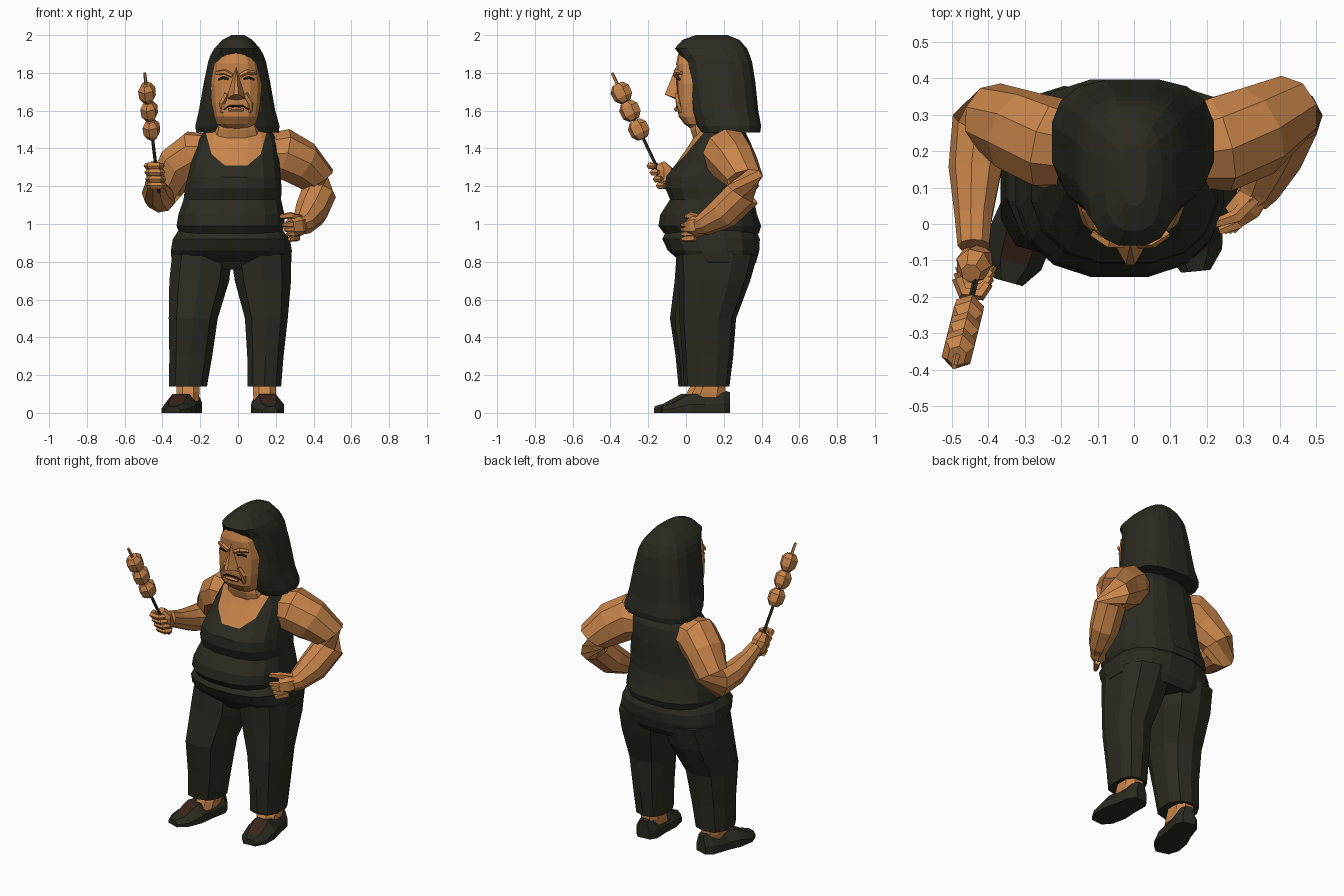
import bpy, bmesh, math
from mathutils import Vector

def material(name, rgb):
    m = bpy.data.materials.new(name)
    m.diffuse_color = (*rgb, 1)
    return m

SKIN = material("warm skin", (0.58, 0.235, 0.07))
DARK = material("dark cloth", (0.024, 0.024, 0.016))
BROWN = material("dark brown", (0.045, 0.018, 0.012))

def finish(name, bm, *mats):
    bmesh.ops.recalc_face_normals(bm, faces=bm.faces)
    me = bpy.data.meshes.new(name)
    bm.to_mesh(me)
    bm.free()
    for m in mats:
        me.materials.append(m)
    ob = bpy.data.objects.new(name, me)
    bpy.context.collection.objects.link(ob)
    return ob

def skin_rings(rings):
    """Join rings of points with quads and close both ends."""
    bm = bmesh.new()
    vs = [[bm.verts.new(p) for p in r] for r in rings]
    n = len(vs[0])
    for a, b in zip(vs, vs[1:]):
        for i in range(n):
            j = (i + 1) % n
            bm.faces.new((a[i], a[j], b[j], b[i]))
    bm.faces.new(vs[0])
    bm.faces.new(vs[-1])
    return bm

def power(v, e):
    return math.copysign(abs(v) ** e, v)

def stack(rings, n=16, e=0.8):
    """Horizontal sections given as z, centre x, half width, front y, back y."""
    out = []
    for z, cx, w, yf, yb in rings:
        cy, h = (yf + yb) / 2, (yb - yf) / 2
        out.append([(cx + w * power(math.cos(t), e), cy + h * power(math.sin(t), e), z)
                    for t in (2 * math.pi * (i + 0.5) / n for i in range(n))])
    return skin_rings(out)

def tube(name, pts, mat, n=8, flat=1.0):
    """Tube along a path of x, y, z, radius."""
    ps = [Vector(p[:3]) for p in pts]
    out = []
    for i, p in enumerate(ps):
        d = ps[min(i + 1, len(ps) - 1)] - ps[max(i - 1, 0)]
        q = d.to_track_quat('Z', 'Y')
        r = pts[i][3]
        out.append([p + q @ Vector((r * flat * math.cos(t), r * math.sin(t), 0))
                    for t in (2 * math.pi * (k + 0.5) / n for k in range(n))])
    return finish(name, skin_rings(out), mat)

# tank top with a scooped neckline
bm = stack([(0.95, -.04, .275, -.12, .39), (0.99, -.04, .29, -.15, .402), (1.05, -.035, .285, -.14, .38),
            (1.13, -.03, .262, -.088, .362), (1.19, -.025, .26, -.113, .36), (1.25, -.02, .25, -.11, .36),
            (1.32, -.015, .238, -.055, .36), (1.42, -.005, .218, .015, .35), (1.48, 0, .19, .05, .32),
            (1.52, 0, .12, .08, .27)])
scoop = [(Vector((-.01, 0, 1.31)), Vector((0, 0, 1)))]
for s in (-1, 1):
    scoop += [(Vector((-.01 + s * .06, 0, 1.31)), Vector((-.06 * s, 0, .07))),
              (Vector((-.01 + s * .13, 0, 1.37)), Vector((-.11 * s, 0, .03)))]
for co, no in scoop:
    bmesh.ops.bisect_plane(bm, geom=bm.verts[:] + bm.edges[:] + bm.faces[:], plane_co=co, plane_no=no)
for f in bm.faces:
    c = f.calc_center_median()
    if c.y < 0.16 and all((c - co).dot(no) > 0 for co, no in scoop):
        f.material_index = 1
finish("tank_top", bm, DARK, SKIN)

# trousers: seat and two legs
finish("trouser_seat", stack([(0.76, -.035, .29, .0, .35), (0.80, -.035, .322, -.03, .375), (0.86, -.035, .325, -.10, .392),
                              (0.92, -.035, .315, -.13, .395), (0.98, -.04, .27, -.10, .37)]), DARK)
legs = {
    "left": [(.14, -.265, .105, -.04, .20), (.30, -.25, .118, -.055, .21), (.50, -.237, .135, -.085, .24),
             (.70, -.205, .165, -.06, .34), (.84, -.19, .165, -.05, .38)],
    "right": [(.14, .14, .092, -.01, .23), (.30, .145, .10, -.02, .25), (.50, .15, .118, -.035, .265),
              (.70, .132, .155, -.04, .34), (.84, .12, .165, -.05, .38)]}
for side, rings in legs.items():
    finish("trouser_leg_" + side, stack(rings, 10), DARK)

# ankles and shoes
def shoe(name, heel, toe):
    a, b = Vector((*heel, 0)), Vector((*toe, 0))
    d = b - a
    across = Vector((-d.y, d.x, 0)).normalized()
    out = []
    for t, w, h in [(0, .04, .11), (.1, .068, .12), (.38, .075, .10), (.6, .088, .10), (.85, .078, .05), (1, .04, .035)]:
        out.append([a + d * t + across * (w * u) + Vector((0, 0, h * v))
                    for u, v in [(-1, 0), (-1, .45), (-.5, 1), (.5, 1), (1, .45), (1, 0)]])
    bm = skin_rings(out)
    bm.normal_update()
    for f in bm.faces:
        t = (f.calc_center_median() - a).dot(d) / d.dot(d)
        if 0.6 < t < 0.8 and f.calc_center_median().z > .06:
            f.material_index = 1
    finish(name, bm, DARK, BROWN)

shoe("shoe_left", (-.245, .20), (-.345, -.16))
shoe("shoe_right", (.135, .23), (.17, -.13))
for side, x, y in (("left", -.265, .10), ("right", .14, .13)):
    finish("ankle_" + side, stack([(.06, x, .06, y - .12, y + .07), (.11, x, .065, y - .10, y + .085),
                                   (.18, x, .065, y - .06, y + .085)], 8), SKIN)

# neck, head and hair
finish("neck", stack([(1.38, -.005, .15, .05, .28), (1.45, -.005, .145, .035, .28), (1.5, -.005, .13, .02, .27),
                      (1.56, -.01, .11, .02, .27)], 12), SKIN)
finish("head", stack([(1.50, -.01, .07, .03, .2), (1.53, -.01, .105, -.01, .2), (1.57, -.01, .118, -.04, .2),
                      (1.64, -.01, .13, -.046, .2), (1.74, -.01, .136, -.046, .2), (1.85, -.01, .115, -.052, .2),
                      (1.905, -.01, .075, -.04, .2)], 14, 0.7), SKIN)
finish("hair", stack([(1.485, -.003, .222, .07, .395), (1.52, -.003, .226, .05, .40), (1.60, -.005, .205, .02, .385),
                      (1.75, -.005, .178, .0, .37), (1.86, -.005, .155, -.01, .352), (1.895, -.005, .142, -.035, .34),
                      (1.93, -.005, .122, -.062, .325), (1.975, -.003, .08, -.02, .285), (2.0, 0, .035, .05, .22)],
                     16, 0.72), DARK)

# nose
bm = bmesh.new()
v = [bm.verts.new(p) for p in [(-.01, -.055, 1.83), (-.06, -.045, 1.665), (-.022, -.112, 1.685),
                               (.002, -.112, 1.685), (.04, -.045, 1.665), (-.01, -.03, 1.65)]]
for f in [(0, 1, 2), (0, 2, 3), (0, 3, 4), (1, 5, 2), (2, 5, 3), (3, 5, 4), (0, 4, 5, 1)]:
    bm.faces.new([v[i] for i in f])
finish("nose", bm, SKIN)

# brows, eyes, cheeks and down-turned mouth
for s, side in ((-1, "left"), (1, "right")):
    def fx(x): return -.01 + s * x
    tube("brow_" + side, [(fx(.02), -.055, 1.785, .012), (fx(.06), -.052, 1.805, .015), (fx(.105), -.025, 1.80, .010)], SKIN, 5)
    tube("eye_" + side, [(fx(.04), -.048, 1.768, .006), (fx(.07), -.044, 1.775, .008), (fx(.095), -.032, 1.765, .005)], DARK, 5)
    tube("cheek_" + side, [(fx(.05), -.045, 1.69, .014), (fx(.075), -.038, 1.64, .016), (fx(.075), -.03, 1.59, .01)], SKIN, 5)
tube("mouth", [(-.075, -.036, 1.605, .004), (-.045, -.05, 1.625, .005), (.025, -.05, 1.625, .005),
               (.055, -.036, 1.605, .004)], BROWN, 5)
tube("lower_lip", [(-.05, -.045, 1.603, .009), (-.01, -.052, 1.608, .013), (.03, -.045, 1.603, .009)], SKIN, 5)

# arm on the hip
tube("arm_right", [(.16, .21, 1.37, .11), (.23, .22, 1.375, .135), (.33, .255, 1.32, .128), (.42, .31, 1.235, .1),
                   (.425, .30, 1.16, .095), (.385, .20, 1.06, .09), (.345, .10, 1.0, .062), (.325, .07, .99, .05)], SKIN, 9)
tube("hand_right", [(.345, .10, 1.0, .055), (.31, .05, .99, .062), (.275, .02, .985, .05)], SKIN, 6, .8)
for i, z in enumerate((1.0, .975, .95, .925)):
    tube(f"finger_right_{i}", [(.315, .05, z, .018), (.285, .0, z - .002, .018), (.235 + .012 * i, -.02, z - .005, .011)], SKIN, 5)
tube("thumb_right", [(.33, .07, 1.03, .02), (.28, .02, 1.045, .02), (.22, .0, 1.04, .012)], SKIN, 5)

# raised arm
tube("arm_left", [(-.16, .21, 1.37, .11), (-.23, .22, 1.37, .13), (-.31, .25, 1.31, .12), (-.385, .29, 1.20, .098),
                  (-.415, .27, 1.145, .088), (-.435, .15, 1.165, .075), (-.44, .02, 1.21, .053),
                  (-.44, -.06, 1.245, .045)], SKIN, 9)
tube("fist_left", [(-.425, -.10, 1.19, .03), (-.432, -.10, 1.22, .048), (-.442, -.115, 1.28, .05),
                   (-.448, -.135, 1.32, .028)], SKIN, 7)

# skewer with three chunks
low, tip = Vector((-.418, -.09, 1.165)), Vector((-.494, -.392, 1.80))
def at(t, r):
    return (*low.lerp(tip, t), r)
for i in range(4):
    x, y, z, _ = at(.06 + .055 * i, 0)
    tube(f"finger_left_{i}", [(x - .05, y + .01, z, .016), (x - .035, y - .03, z, .018), (x + .015, y - .035, z, .018),
                              (x + .035, y - .005, z, .014)], SKIN, 5)
tube("skewer_stick", [at(0, .009), at(.9, .009)], DARK, 5)
tube("skewer_tip", [at(.86, .010), at(1, .008)], SKIN, 5)
for i, t in enumerate((.53, .685, .835)):
    tube(f"skewer_chunk_{i}", [at(t - .075, .03), at(t - .035, .053), at(t + .03, .055), at(t + .07, .032)], SKIN, 6, .85)
